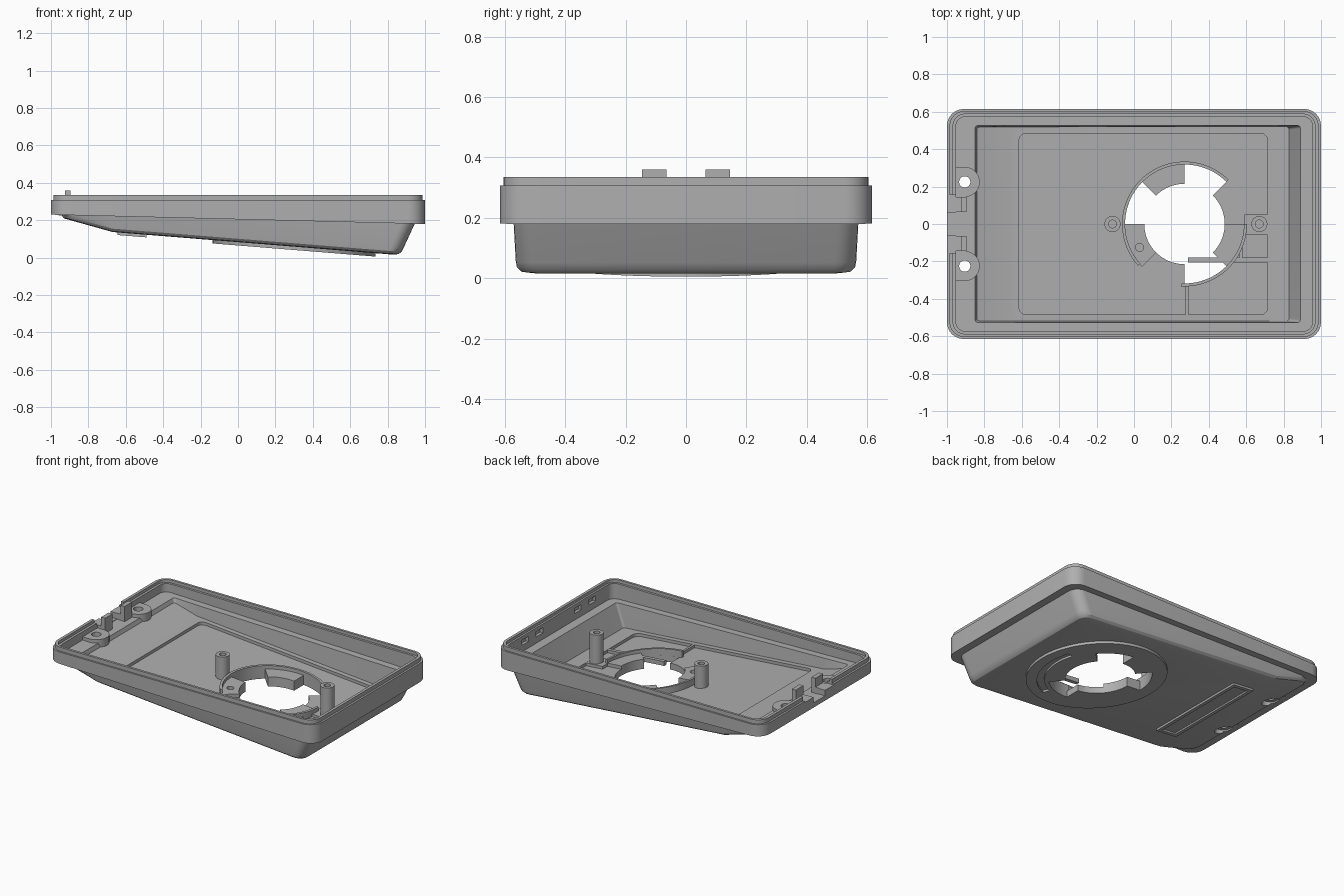
import bpy, bmesh
from math import radians, cos, sin

if "Cube" in bpy.data.objects:
    bpy.data.objects.remove(bpy.data.objects["Cube"])

GREY = bpy.data.materials.new("grey_plastic")
GREY.use_nodes = True
GREY.diffuse_color = (0.43, 0.43, 0.43, 1)
GREY.node_tree.nodes["Principled BSDF"].inputs["Base Color"].default_value = GREY.diffuse_color

KINK = -0.67          # where the sloping floor bends
HOLE = (0.27, 0.0)    # centre of the twist-lock opening


def floor(off=0.0):
    """Height of the sloping underside plus an offset, as a function of x."""
    return lambda x: 0.137 + off - (x - KINK) * (0.0805 if x > KINK else 0.28)


def rim_base(off=0.0):
    return lambda x: 0.205 + off - 0.025 * x


def flat(z):
    return lambda x: z


def make(name, bm):
    bmesh.ops.recalc_face_normals(bm, faces=bm.faces[:])
    mesh = bpy.data.meshes.new(name)
    bm.to_mesh(mesh)
    bm.free()
    mesh.materials.append(GREY)
    obj = bpy.data.objects.new(name, mesh)
    bpy.context.collection.objects.link(obj)
    return obj


def prism(name, pts, low, high):
    """Upright prism over an outline whose two ends follow height functions."""
    bm = bmesh.new()
    a = [bm.verts.new((x, y, low(x))) for x, y in pts]
    b = [bm.verts.new((x, y, high(x))) for x, y in pts]
    bm.faces.new(a[::-1])
    bm.faces.new(b)
    for i in range(len(pts)):
        j = (i + 1) % len(pts)
        bm.faces.new((a[i], a[j], b[j], b[i]))
    return make(name, bm)


def arc(c, r, a0, a1, n):
    return [(c[0] + r * cos(radians(a0 + (a1 - a0) * i / n)),
             c[1] + r * sin(radians(a0 + (a1 - a0) * i / n))) for i in range(n + 1)]


def circle(c, r, n=48):
    return arc(c, r, 0, 360, n)[:-1]


def sector(r0, r1, a0, a1):
    n = max(6, int((a1 - a0) / 5))
    return arc(HOLE, r1, a0, a1, n) + arc(HOLE, r0, a1, a0, n)


def rect(x0, x1, y0, y1, r=0.0):
    if not r:
        return [(x0, y0), (x1, y0), (x1, y1), (x0, y1)]
    return (arc((x1 - r, y1 - r), r, 0, 90, 6) + arc((x0 + r, y1 - r), r, 90, 180, 6)
            + arc((x0 + r, y0 + r), r, 180, 270, 6) + arc((x1 - r, y0 + r), r, 270, 360, 6))


def cut(obj, cutters):
    for c in cutters:
        c.hide_render = True
        mod = obj.modifiers.new("cut", "BOOLEAN")
        mod.operation, mod.solver, mod.object = "DIFFERENCE", "EXACT", c
    bpy.context.view_layer.update()
    deps = bpy.context.evaluated_depsgraph_get()
    mesh = bpy.data.meshes.new_from_object(obj.evaluated_get(deps))
    obj.modifiers.clear()
    obj.data = mesh


# Shell: rounded rectangular rings lofted up the outside, over the rim and down inside
RINGS = [  # x0, x1, half depth, corner radius, height
    (-0.93, 0.83, 0.52, 0.05, floor()),
    (-0.937, 0.858, 0.546, 0.06, floor(0.005)),
    (-0.942, 0.874, 0.559, 0.07, floor(0.018)),
    (-0.945, 0.885, 0.563, 0.07, floor(0.04)),
    (-0.95, 0.945, 0.57, 0.07, rim_base()),
    (-1, 1, 0.615, 0.09, rim_base()),
    (-1, 1, 0.615, 0.09, flat(0.308)),
    (-0.987, 0.987, 0.604, 0.08, flat(0.308)),
    (-0.987, 0.987, 0.604, 0.08, flat(0.335)),
    (-0.968, 0.968, 0.588, 0.065, flat(0.335)),
    (-0.968, 0.968, 0.588, 0.065, flat(0.315)),
    (-0.952, 0.955, 0.573, 0.05, flat(0.315)),
    (-0.952, 0.955, 0.573, 0.05, rim_base(0.03)),
    (-0.85, 0.89, 0.526, 0.015, rim_base(0.03)),
    (-0.84, 0.83, 0.518, 0.015, floor(0.045)),
]
bm = bmesh.new()
loops = []
for x0, x1, y, r, height in RINGS:
    pts = rect(x0, x1, -y, y, r)
    pts.insert(7, (KINK, y))
    pts.insert(22, (KINK, -y))
    loops.append([bm.verts.new((px, py, min(height(px), rim_base()(px))
                                if len(loops) < 5 else height(px))) for px, py in pts])
for a, b in zip(loops, loops[1:]):
    for i in range(len(a)):
        j = (i + 1) % len(a)
        bm.faces.new((a[i], a[j], b[j], b[i]))
for ring in (loops[0], loops[-1]):
    bm.faces.new(ring[7:23])
    bm.faces.new(ring[22:] + ring[:8])
shell = make("tray_shell", bm)

# Opening with three wider bayonet gaps
opening = [prism("opening_cutter", circle(HOLE, 0.215, 72), flat(-0.1), flat(0.3))]
for a0 in (45, 135, 270):
    opening.append(prism("gap_cutter", sector(0.2, 0.318, a0, a0 + 45), flat(-0.1), flat(0.3)))

# Floor panel recess, screw holes, cable notch and clip slots
cuts = [prism("panel_cutter", rect(-0.615, 0.715, -0.485, 0.485, 0.04), floor(0.025), flat(0.2))]
screw_holes = []
for s in (-1, 1):
    c = (-0.905, s * 0.225)
    screw_holes.append(prism("screw_cutter", circle(c, 0.03, 32), flat(0.1), flat(0.4)))
    screw_holes.append(prism("counterbore", circle(c, 0.055, 32), flat(0.1), flat(0.235)))
    for y in (0.205, 0.36):
        cuts.append(prism("slot_cutter", rect(0.94, 0.975, s * y - 0.035, s * y + 0.035),
                          flat(0.255), flat(0.29)))
cuts.append(prism("wide_notch", rect(-1.1, -0.93, -0.155, 0.155), flat(0.3), flat(0.4)))
cuts.append(prism("cable_notch", rect(-1.1, -0.93, -0.062, 0.062), flat(0.262), flat(0.4)))
tab_hole = prism("tab_hole_cutter", circle((0.03, -0.125), 0.022, 24), flat(-0.1), flat(0.3))
cut(shell, cuts + screw_holes + opening)

# Raised disc and framed foot on the underside
disc = prism("underside_disc", circle((0.3, 0), 0.435, 80), floor(-0.018), floor(0.01))
crescent = prism("crescent_cutter", sector(0.345, 0.39, -65, 20), flat(-0.2), floor(-0.004))
cut(disc, opening + [crescent])
foot = prism("foot_frame", rect(-0.645, -0.49, -0.37, 0.37), floor(-0.014), floor(0.01))
foot_recess = prism("foot_cutter", rect(-0.62, -0.515, -0.345, 0.345), flat(0), floor(-0.003))
cut(foot, [foot_recess])

# Collar walls and bayonet tabs around the opening
parts = [shell, disc, foot]
for a0, a1 in ((45, 222), (267, 360)):
    parts.append(prism("opening_collar", sector(0.318, 0.334, a0, a1), floor(0.01), floor(0.07)))
for a0 in (90, 180, 315):
    tab = prism("bayonet_tab", sector(0.215, 0.322, a0, a0 + 45), floor(0.01), floor(0.047))
    if a0 == 180:
        cut(tab, [tab_hole])
    parts.append(tab)

# Low ribs and boss pad dividing the floor panel
for box in ((0.275, 0.292, -0.49, -0.32), (0.29, 0.72, -0.205, -0.18),
            (0.565, 0.58, -0.19, -0.05), (0.59, 0.72, -0.06, 0.05)):
    parts.append(prism("floor_rib", rect(*box), floor(0.015), floor(0.044)))

# Screw posts
for x in (-0.115, 0.67):
    post = prism("screw_post", circle((x, 0), 0.043, 32), floor(0.015), flat(0.27))
    bore = prism("post_bore", circle((x, 0), 0.021, 24), flat(0.15), flat(0.4))
    cut(post, [bore])
    parts.append(post)
    screw_holes.append(bore)

# Mounting bosses, cable guides and pegs at the shallow end
for s in (-1, 1):
    c = (-0.905, s * 0.225)
    outline = arc(c, 0.08, -90, 90, 20) + [(-0.96, c[1] + 0.08), (-0.96, c[1] - 0.08)]
    boss = prism("mounting_boss", outline, flat(0.225), flat(0.28))
    cut(boss, screw_holes[:4])
    parts.append(boss)
    y0, y1 = sorted((s * 0.065, s * 0.145))
    parts.append(prism("cable_peg", rect(-0.925, -0.895, y0, y1), flat(0.24), flat(0.36)))
    parts.append(prism("cable_guide", rect(-0.96, -0.895, y0, y1), flat(0.24), flat(0.3)))

# Remove cutters, then smooth the curved sides
for obj in list(bpy.context.collection.objects):
    if obj.hide_render and obj not in parts:
        bpy.data.objects.remove(obj)
bpy.ops.object.select_all(action="DESELECT")
for obj in parts:
    obj.select_set(True)
bpy.context.view_layer.objects.active = shell
bpy.ops.object.shade_smooth_by_angle(angle=radians(30))
